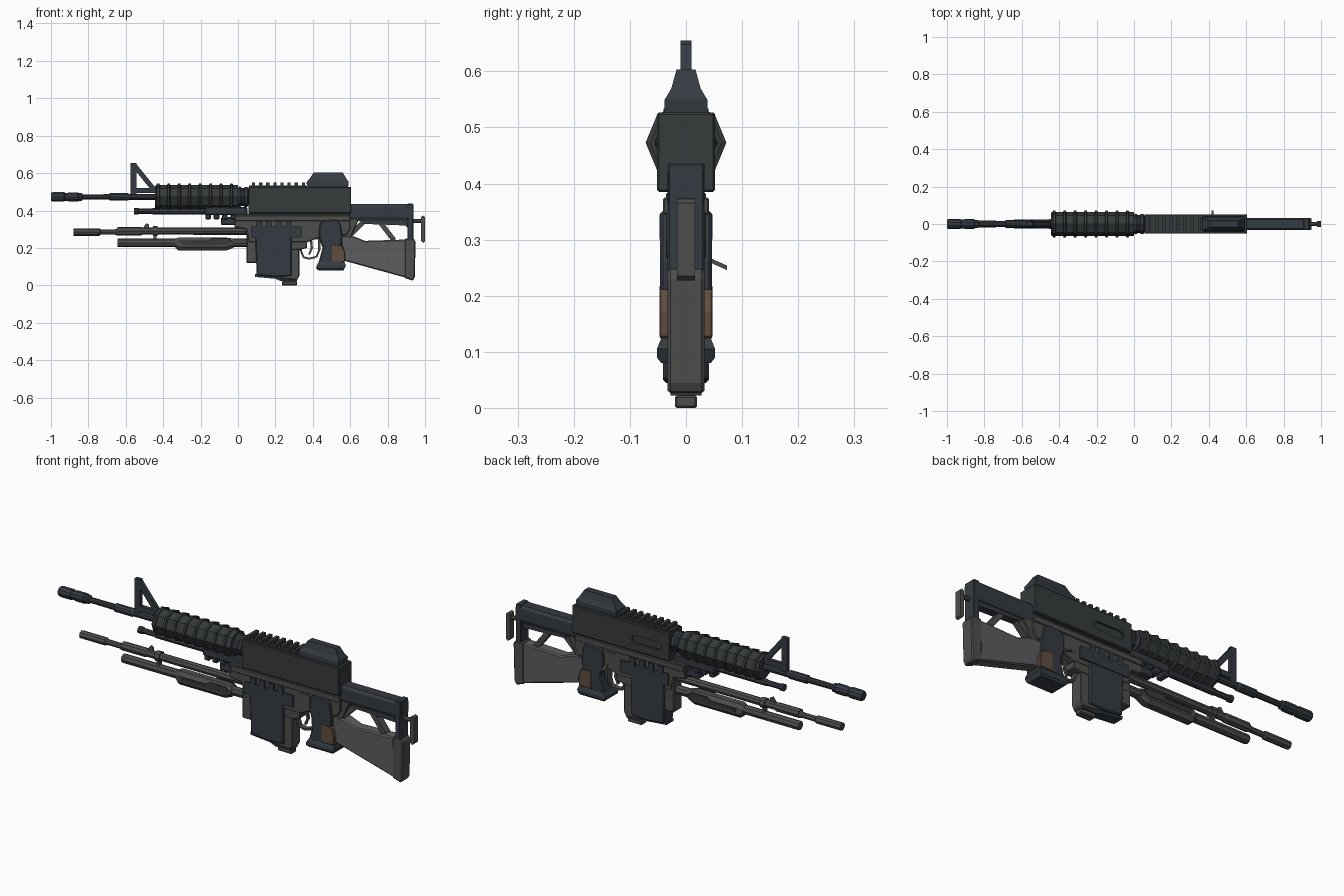
import bpy, bmesh, math
from mathutils import Vector


def mat(name, c):
    m = bpy.data.materials.new(name)
    m.diffuse_color = (*c, 1)
    return m


BLUE = mat("blued_steel", (0.036, 0.044, 0.054))
DARK = mat("dark_polymer", (0.037, 0.043, 0.045))
GREY = mat("worn_steel", (0.075, 0.075, 0.073))
LIGHT = mat("grey_stock", (0.11, 0.11, 0.115))
BROWN = mat("brown_inlay", (0.12, 0.075, 0.05))


def build(name, rings, m, bevel=0):
    """Skin equal-length rings of points and cap both ends."""
    bm = bmesh.new()
    vs = [[bm.verts.new(p) for p in r] for r in rings]
    n = len(vs[0])
    for a, b in zip(vs, vs[1:]):
        for i in range(n):
            bm.faces.new((a[i], a[(i + 1) % n], b[(i + 1) % n], b[i]))
    bm.faces.new(vs[0])
    bm.faces.new(vs[-1])
    bmesh.ops.recalc_face_normals(bm, faces=bm.faces)
    me = bpy.data.meshes.new(name)
    bm.to_mesh(me)
    bm.free()
    me.materials.append(m)
    ob = bpy.data.objects.new(name, me)
    bpy.context.collection.objects.link(ob)
    if bevel:
        b = ob.modifiers.new("bevel", 'BEVEL')
        b.width, b.segments, b.limit_method = bevel, 1, 'ANGLE'
    return ob


def prism(name, prof, y, m, bevel=0, y0=None):
    """Side profile in xz, extruded across y."""
    y0 = -y if y0 is None else y0
    return build(name, [[(x, s, z) for x, z in prof] for s in (y0, y)], m, bevel)


def box(name, x0, x1, z0, z1, y, m, bevel=0, y0=None):
    return prism(name, [(x0, z0), (x1, z0), (x1, z1), (x0, z1)], y, m, bevel, y0)


def bar(name, p, q, t, y, m):
    p, q = Vector(p), Vector(q)
    d = (q - p).normalized() * t / 2
    s = Vector((-d.y, d.x))
    return prism(name, [p + s, q + s, q - s, p - s], y, m)


def lathe(name, prof, z, m, sides=8):
    """Turned part along x from (x, radius) pairs."""
    rings = []
    for x, r in prof:
        a = [2 * math.pi * i / sides for i in range(sides)]
        rings.append([(x, r * math.cos(t), z + r * math.sin(t)) for t in a])
    return build(name, rings, m)


def loft(name, levels, m, bevel=0):
    """Stack of rectangles (z, x0, x1, half width)."""
    return build(name, [[(a, -y, z), (b, -y, z), (b, y, z), (a, y, z)]
                        for z, a, b, y in levels], m, bevel)


# Upper barrel with flash hider
lathe("upper_barrel", [(-1, .022), (-.99, .027), (-.93, .027), (-.925, .023), (-.91, .023),
      (-.905, .026), (-.855, .026), (-.85, .022), (-.835, .022), (-.83, .014), (-.69, .015),
      (-.685, .021), (-.59, .021), (-.58, .017), (-.43, .017)], .473, BLUE, 10)

# Front sight
box("sight_post", -.575, -.543, .485, .655, .01, BLUE)
bar("sight_brace", (-.555, .642), (-.452, .515), .026, .01, BLUE)
box("sight_base", -.575, -.445, .493, .52, .01, BLUE)

# Ribbed octagonal handguard
prof = [(-.445, .045), (-.445, .06)]
for i in range(8):
    x = -.435 + i * .056
    prof += [(x, .064), (x + .003, .072), (x + .014, .072), (x + .017, .064)]
prof += [(.0, .064), (.0, .05)]
lathe("handguard", prof, .473, DARK)
lathe("handguard_collar", [(-.005, .048), (.01, .056), (.02, .048), (.03, .048), (.035, .053),
      (.05, .053), (.055, .046), (.065, .046)], .473, BLUE)

# Accessory tube under handguard
lathe("under_tube", [(-.555, .018), (-.535, .018), (-.53, .014), (-.46, .014), (-.455, .017),
      (-.15, .017)], .396, BLUE)
box("under_mount", -.18, .05, .375, .42, .03, BLUE, .006)
for i in range(4):
    box(f"under_rib_{i}", -.175 + i * .045, -.145 + i * .045, .352, .39, .026, BLUE, .005)
box("under_bridge", -.09, .06, .322, .365, .022, BLUE, .005)

# Upper receiver with recessed side port
rec = box("upper_receiver", .055, .605, .385, .527, .052, DARK, .004)
port = []
for cx, a0 in ((.25, -90), (.12, 90)):
    port += [(cx + .02 * math.cos(math.radians(a0 + k * 45)),
              .447 + .02 * math.sin(math.radians(a0 + k * 45))) for k in range(5)]
cut = prism("port_cutter", port, .07, DARK, 0, .042)
cut.hide_render = True
mod = rec.modifiers.new("port", 'BOOLEAN')
mod.object, mod.operation, mod.solver = cut, 'DIFFERENCE', 'EXACT'
bpy.context.view_layer.objects.active = rec
for md in [x.name for x in rec.modifiers]:
    bpy.ops.object.modifier_apply(modifier=md)
bpy.data.objects.remove(cut)

# Top rail and optic
box("top_rail", .06, .37, .52, .534, .04, DARK)
for i in range(8):
    box(f"rail_tooth_{i}", .075 + i * .038, .092 + i * .038, .53, .55, .038, DARK)
loft("optic", [(.52, .375, .588, .039), (.55, .365, .592, .038), (.556, .37, .59, .034),
               (.57, .382, .58, .026), (.603, .405, .56, .017)], BLUE)

# Lower receiver
prism("lower_receiver", [(-.02, .385), (.6, .385), (.6, .3), (.58, .27), (.42, .25), (.37, .23),
      (.06, .23), (.045, .3), (-.02, .31)], .036, GREY, .004)
box("receiver_ledge", -.015, .6, .345, .375, .041, GREY, .003)
prism("magwell_front", [(.045, .37), (.1, .37), (.1, .12), (.045, .12)], .033, GREY, .005)
prism("magwell", [(.06, .26), (.37, .26), (.37, .2), (.33, .19), (.06, .19)], .034, GREY, .004)
for s in (-1, 1):
    n = "left" if s > 0 else "right"
    box(f"side_plate_{n}", .07, .34, .255, .315, s * .046, BLUE, 0, s * .034)
    for i in range(4):
        x = .1 + i * .052
        box(f"side_tooth_{n}_{i}", x, x + .028, .3, .345, s * .047, BLUE, 0, s * .034)
    box(f"pin_panel_{n}", .37, .43, .27, .335, s * .039, GREY, 0, s * .03)

# Bolt handle on the left side
build("bolt_handle", [[(.42 + a, y, z + b) for a, b in
      ((-.006, -.004), (.006, -.004), (.006, .004), (-.006, .004))]
      for y, z in ((.03, .269), (.073, .25))], GREY)

# Magazine
prism("magazine", [(.092, .26), (.285, .26), (.285, .05), (.2, .045), (.1, .055)], .041, BLUE, .005)
prism("magazine_spine", [(.27, .25), (.328, .25), (.328, .05), (.318, .03), (.22, .035), (.23, .06)],
      .032, GREY, .004)
prism("magazine_floor", [(.09, .06), (.09, .045), (.2, .035), (.23, .022), (.315, .022),
      (.32, .048)], .028, BLUE)
box("magazine_foot", .235, .315, .003, .026, .02, GREY, .004)
bpy.data.objects["magazine_foot"].location.z = -.003

# Trigger and guard
pts = [(.335, .19), (.35, .15), (.38, .143), (.42, .152), (.435, .19)]
for i, (p, q) in enumerate(zip(pts, pts[1:])):
    bar(f"trigger_guard_{i}", p, q, .01, .012, GREY)
bar("trigger_upper", (.39, .245), (.395, .195), .012, .006, GREY)
bar("trigger_tip", (.395, .2), (.38, .165), .01, .006, GREY)
bar("guard_tang_front", (.335, .23), (.335, .185), .012, .012, GREY)
bar("guard_tang_rear", (.435, .25), (.435, .185), .014, .02, GREY)

# Pistol grip
prism("grip", [(.445, .345), (.525, .352), (.548, .33), (.558, .26), (.552, .21), (.562, .12),
      (.43, .12), (.452, .2), (.432, .26), (.435, .32)], .046, BLUE, .005)
loft("grip_base", [(.08, .43, .565, .044), (.09, .418, .57, .052), (.105, .42, .577, .052),
                   (.125, .432, .57, .044)], BLUE)
prism("grip_inlay", [(.5, .22), (.56, .21), (.573, .17), (.571, .125), (.5, .125)], .0475, BROWN, .003)

# Upper stock frame
loft("stock_tube", [(.345, .59, .93, .024), (.365, .59, .935, .033), (.42, .59, .935, .033),
                    (.434, .59, .93, .024)], BLUE)
box("stock_end_plate", .905, .937, .235, .437, .033, BLUE, .004)
prism("stock_neck", [(.555, .36), (.65, .36), (.6, .25), (.555, .25)], .026, GREY, .004)
bar("stock_brace_front", (.58, .25), (.68, .35), .026, .018, GREY)
bar("stock_brace_rear", (.75, .35), (.835, .24), .026, .018, GREY)
bar("stock_brace_top", (.66, .34), (.92, .33), .022, .02, BLUE)
bar("stock_brace_end", (.88, .35), (.92, .31), .022, .018, BLUE)

# Lower stock
prism("lower_stock", [(.55, .265), (.62, .262), (.68, .238), (.9, .245), (.9, .04), (.555, .135)],
      .03, LIGHT, .006)
prism("butt_plate", [(.892, .25), (.937, .25), (.95, .235), (.945, .045), (.935, .025), (.89, .04)],
      .033, GREY, .005)

# Folding rear pad
lathe("pad_post", [(.93, .011), (.978, .011)], .345, GREY, 8)
prism("rear_pad", [(.978, .365), (.99, .373), (1, .365), (1, .235), (.99, .227), (.978, .24)],
      .016, GREY)

# Lower barrel
lathe("lower_barrel", [(-.88, .02), (-.74, .02), (-.735, .014), (-.7, .014), (-.66, .014),
      (-.645, .019), (-.515, .019)], .285, GREY, 8)
lathe("lower_barrel_jacket", [(-.645, .022), (-.515, .022), (-.51, .019), (.06, .02)], .29, GREY, 8)
lathe("barrel_band", [(-.455, .026), (-.43, .026)], .29, GREY, 8)
prism("bead_sight", [(-.51, .305), (-.475, .305), (-.475, .325), (-.49, .332)], .005, GREY)

# Magazine tube and pump fore-end
lathe("magazine_tube", [(-.645, .02), (-.64, .023), (.06, .023)], .227, GREY, 8)
box("tube_clamp", -.452, -.435, .227, .29, .01, GREY)
fore = []
for x, y, top, low in ((-.335, .024, .25, .2), (-.32, .031, .255, .187), (-.06, .031, .255, .187),
                       (-.025, .027, .25, .2)):
    h = .018
    fore.append([(x, -y, low + h), (x, -y + h * .8, low), (x, y - h * .8, low), (x, y, low + h),
                 (x, y, top - h), (x, y - h * .8, top), (x, -y + h * .8, top), (x, -y, top - h)])
build("pump_fore_end", fore, GREY)
for s in (-1, 1):
    prism(f"pump_groove_{'left' if s > 0 else 'right'}", [(-.3, .215), (-.05, .215), (-.03, .235),
          (-.05, .25), (-.14, .25), (-.16, .235), (-.3, .232)], s * .034, DARK, 0, s * .028)
